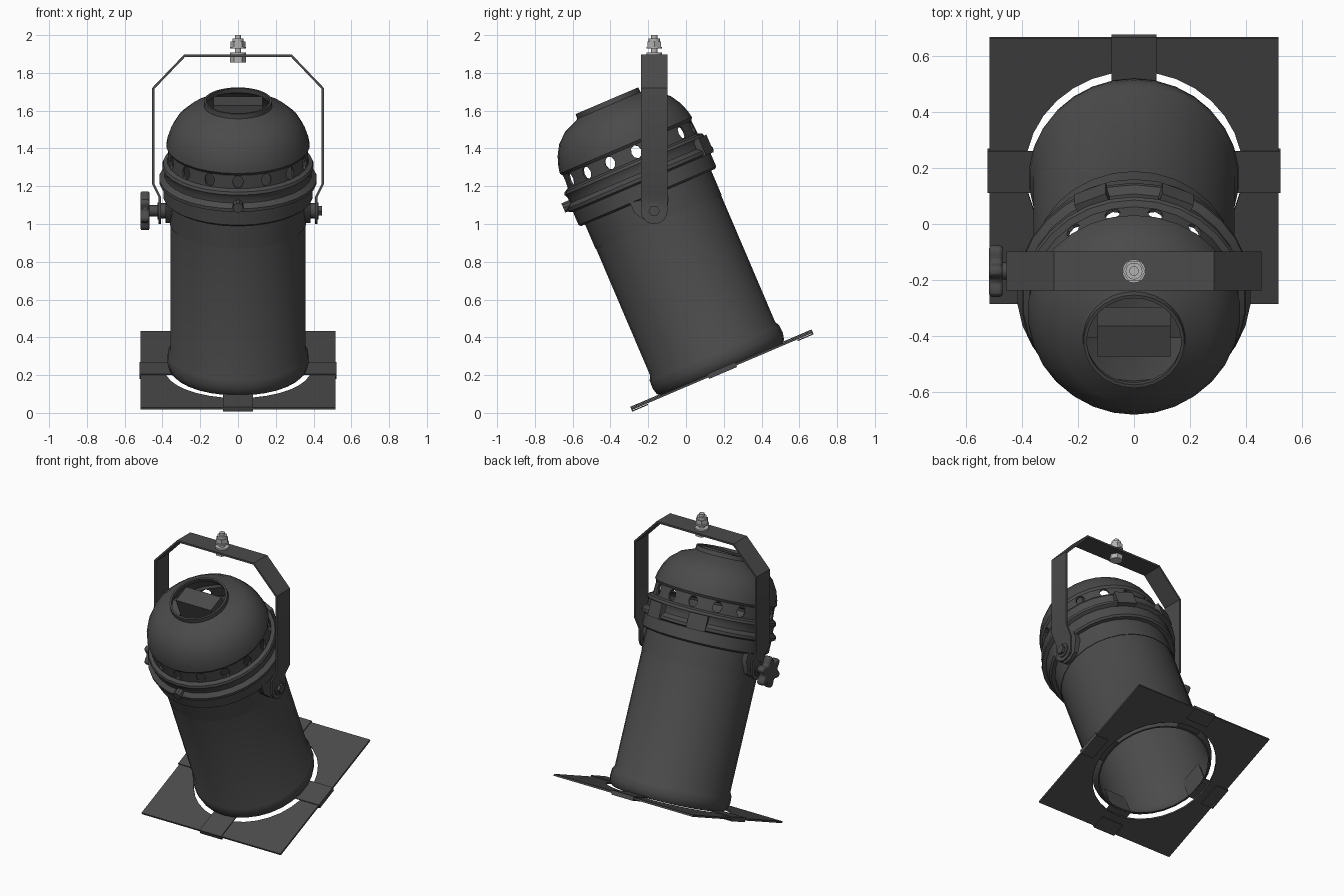
import bpy, bmesh
from math import sin, cos, pi, radians
from mathutils import Matrix

if "Cube" in bpy.data.objects:
    bpy.data.objects.remove(bpy.data.objects["Cube"])

# can axis frame: local z runs up the can from the filter frame, tilted back
CAN = Matrix.Translation((0, 0.19, 0.225)) @ Matrix.Rotation(radians(23.1), 4, 'X')
WORLD = Matrix.Identity(4)
X_AX = Matrix(((0, 0, 1, 0), (1, 0, 0, 0), (0, 1, 0, 0), (0, 0, 0, 1)))   # profile in yz, depth in x
Y_AX = Matrix(((1, 0, 0, 0), (0, 0, 1, 0), (0, 1, 0, 0), (0, 0, 0, 1)))   # profile in xz, depth in y
PY, PZ = -0.168, 1.07                                                    # yoke pivot
SEG = 30


def material(name, v):
    m = bpy.data.materials.new(name)
    m.diffuse_color = (v, v, v, 1)
    m.use_nodes = True
    m.node_tree.nodes["Principled BSDF"].inputs["Base Color"].default_value = m.diffuse_color
    return m


BLACK = material("black_paint", 0.07)
STEEL = material("steel", 0.45)


def finish(name, bm, matrix, mat=BLACK):
    bm.transform(matrix)
    bmesh.ops.recalc_face_normals(bm, faces=bm.faces)
    me = bpy.data.meshes.new(name)
    bm.to_mesh(me)
    bm.free()
    me.materials.append(mat)
    ob = bpy.data.objects.new(name, me)
    bpy.context.collection.objects.link(ob)
    smooth(ob)
    return ob


def smooth(ob):
    ob.data.shade_smooth()
    ob.data.set_sharp_from_angle(angle=radians(35))


def lathe(name, prof, t, matrix=CAN):
    """Revolved shell with wall thickness t."""
    loop = prof + [(r - t, z) for r, z in reversed(prof)]
    bm = bmesh.new()
    rings = [[bm.verts.new((r * sin(2 * pi * k / SEG), r * cos(2 * pi * k / SEG), z))
              for k in range(SEG)] for r, z in loop]
    for i in range(len(rings)):
        a, b = rings[i], rings[(i + 1) % len(rings)]
        for k in range(SEG):
            n = (k + 1) % SEG
            bm.faces.new((a[k], a[n], b[n], b[k]))
    return finish(name, bm, matrix)


def add_prism(bm, pts, d0, d1, matrix=WORLD):
    lo = [bm.verts.new(matrix @ Matrix.Translation((a, b, d0)).translation) for a, b in pts]
    hi = [bm.verts.new(matrix @ Matrix.Translation((a, b, d1)).translation) for a, b in pts]
    bm.faces.new(lo)
    bm.faces.new(hi)
    for i in range(len(pts)):
        j = (i + 1) % len(pts)
        bm.faces.new((lo[i], lo[j], hi[j], hi[i]))


def prism(name, pts, d0, d1, matrix=WORLD, mat=BLACK):
    bm = bmesh.new()
    add_prism(bm, pts, d0, d1)
    return finish(name, bm, matrix, mat)


def circle(r, n, cx=0, cy=0, ry=None):
    return [(cx + r * cos(2 * pi * k / n), cy + (ry or r) * sin(2 * pi * k / n)) for k in range(n)]


def rect(x0, x1, y0, y1):
    return [(x0, y0), (x1, y0), (x1, y1), (x0, y1)]


# lamp can with rolled front lip, and clamp band
lathe("can_body", [(0.35, 0.005), (0.366, 0.02), (0.375, 0.055), (0.373, 0.1),
                   (0.36, 0.125), (0.36, 1.09)], 0.01)
lathe("can_sleeve", [(0.363, 0.855), (0.363, 1.02)], 0.008)
lathe("clamp_band", [(0.385, 0.995), (0.396, 1.005), (0.396, 1.085)], 0.03)

# rear dome with vents and open neck
dome = lathe("rear_dome", [(0.395, 1.08), (0.418, 1.09), (0.418, 1.108), (0.392, 1.13),
                           (0.392, 1.16), (0.402, 1.18), (0.396, 1.195), (0.374, 1.205),
                           (0.37, 1.28), (0.38, 1.295), (0.374, 1.33), (0.355, 1.385),
                           (0.322, 1.44), (0.265, 1.49), (0.195, 1.517), (0.182, 1.525),
                           (0.18, 1.552)], 0.012)
bm = bmesh.new()
for k in range(15):
    turn = Matrix.Rotation(2 * pi * k / 15, 4, 'Z')
    add_prism(bm, circle(0.029, 8, 0, 1.242, 0.036), -0.5, -0.25, CAN @ turn @ Y_AX)
cutter = finish("vent_cutter", bm, WORLD)
cutter.hide_render = True
mod = dome.modifiers.new("vents", 'BOOLEAN')
mod.operation, mod.object, mod.solver = 'DIFFERENCE', cutter, 'EXACT'
bpy.context.view_layer.objects.active = dome
bpy.ops.object.modifier_apply(modifier="vents")
bpy.data.objects.remove(cutter)
smooth(dome)

# lamp socket inside the neck, on a strap
prism("lamp_socket", rect(-0.13, 0.13, -0.06, 0.06), 1.38, 1.55, CAN)
prism("socket_strap", rect(-0.33, 0.33, -0.05, 0.05), 1.395, 1.405, CAN)

# front thumb screw and rear latches on the clamp band
prism("band_screw", circle(0.028, 10, 0, 1.12), -0.435, -0.385, CAN @ Y_AX)
for s in (-1, 1):
    prism("rear_latch", rect(1.08, 1.18, -0.06, 0.06), 0.385, 0.422,
          CAN @ Matrix.Rotation(s * 0.38, 4, 'Z') @ Matrix(((0, 1, 0, 0), (0, 0, 1, 0), (1, 0, 0, 0), (0, 0, 0, 1))))

# square colour filter frame with round hole
bm = bmesh.new()
rings = []
N = 32
for z in (-0.006, 0.006):
    inner, outer = [], []
    for k in range(N):
        c, s = cos(2 * pi * k / N), sin(2 * pi * k / N)
        f = 0.515 / max(abs(c), abs(s))
        inner.append(bm.verts.new((0.388 * c, 0.388 * s, z)))
        outer.append(bm.verts.new((f * c, f * s, z)))
    rings.append((inner, outer))
(i0, o0), (i1, o1) = rings
for a, b in ((i0, o0), (o0, o1), (o1, i1), (i1, i0)):
    for k in range(N):
        n = (k + 1) % N
        bm.faces.new((a[k], a[n], b[n], b[k]))
finish("filter_frame", bm, CAN)

# four bent clips holding the frame to the can lip
for k in range(4):
    prism("frame_clip", [(0.338, 0.15), (0.338, 0.007), (0.515, 0.007), (0.515, -0.009), (0.43, -0.009),
                         (0.43, -0.015), (0.522, -0.015), (0.522, 0.013), (0.345, 0.013), (0.345, 0.15)],
          -0.08, 0.08, CAN @ Matrix.Rotation(k * pi / 2, 4, 'Z') @ Y_AX)

# hanging yoke: bent strap with rounded ends
half_out = [(0.42, 1.07), (0.42, 1.14), (0.455, 1.21), (0.455, 1.72), (0.285, 1.897)]
half_in = [(0.408, 1.07), (0.408, 1.143), (0.443, 1.213), (0.443, 1.715), (0.28, 1.885)]
outline = (half_out + [(-x, z) for x, z in reversed(half_out)]
           + [(-x, z) for x, z in half_in] + half_in[::-1])
prism("yoke", outline, PY - 0.07, PY + 0.07, Y_AX)

# pivot hardware on both sides
ear = [(-0.1, 1.01), (-0.1, 0.95), (-0.05, 0.87), (0, 0.855), (0.05, 0.87), (0.1, 0.95), (0.1, 1.01)]
for s in (-1, 1):
    prism("yoke_end", circle(0.07, 24, PY, PZ), s * 0.408, s * 0.42, X_AX)
    prism("pivot_ear", ear, s * 0.35, s * 0.385, CAN @ X_AX)
    prism("pivot_spacer", circle(0.04, 16, PY, PZ), s * 0.38, s * 0.409, X_AX)
    prism("pivot_washer", circle(0.045, 16, PY, PZ), s * 0.419, s * 0.427, X_AX)
    prism("pivot_bolt", circle(0.03, 6 if s > 0 else 16, PY, PZ), s * 0.42, s * (0.445 if s > 0 else 0.475), X_AX)

# star knob on the left
star = []
for k in range(48):
    a = 2 * pi * k / 48
    r = 0.086 + 0.019 * cos(6 * a)
    star.append((PY + r * sin(a), PZ + r * cos(a)))
knob = prism("tilt_knob", star, -0.517, -0.468, X_AX)
bev = knob.modifiers.new("soft_edge", 'BEVEL')
bev.width, bev.segments = 0.012, 2
bev.limit_method, bev.angle_limit = 'ANGLE', radians(50)

# hanging bolt with nuts and washers
for name, r, n, z0, z1 in (("hang_bolt", 0.017, 16, 1.87, 2.0), ("hang_bolt_head", 0.042, 6, 1.855, 1.885),
                           ("hang_washer", 0.042, 20, 1.897, 1.907), ("hang_washer_upper", 0.042, 20, 1.928, 1.938),
                           ("hang_nut", 0.04, 6, 1.938, 1.965), ("hang_nut_crown", 0.03, 16, 1.965, 1.983)):
    prism(name, circle(r, n, 0, PY), z0, z1, WORLD, STEEL)
